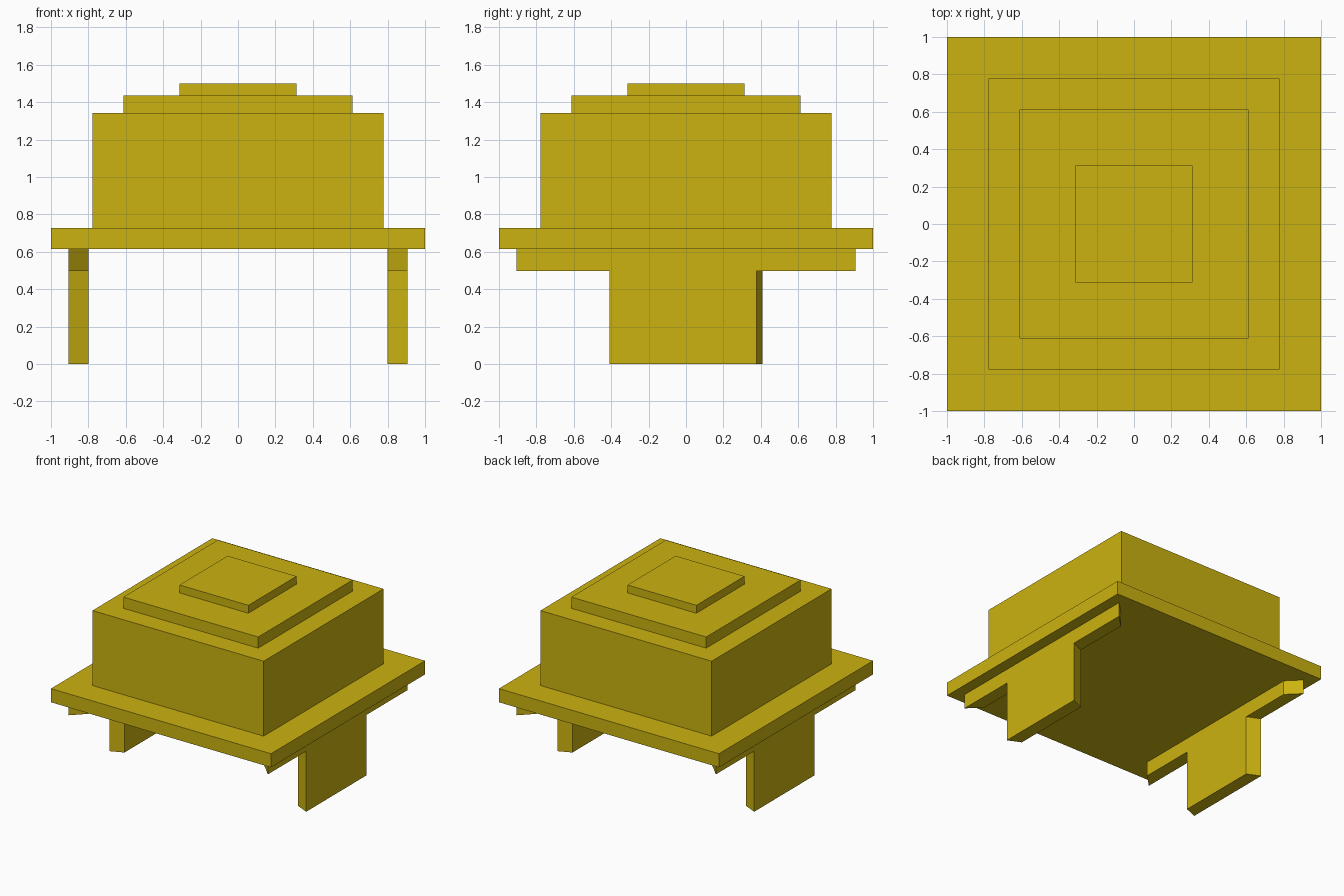
import bpy, bmesh
from math import pi
from mathutils import Matrix

if "Cube" in bpy.data.objects:
    bpy.data.objects.remove(bpy.data.objects["Cube"])

mat = bpy.data.materials.new("yellow")
mat.diffuse_color = (0.6, 0.45, 0.005, 1)
mat.use_nodes = True
mat.node_tree.nodes["Principled BSDF"].inputs["Base Color"].default_value = mat.diffuse_color


def add_object(name, bm):
    bmesh.ops.recalc_face_normals(bm, faces=bm.faces)
    mesh = bpy.data.meshes.new(name)
    bm.to_mesh(mesh)
    bm.free()
    mesh.materials.append(mat)
    obj = bpy.data.objects.new(name, mesh)
    bpy.context.collection.objects.link(obj)
    return obj


def slab(name, half, z0, z1):
    """Square block centred on the z axis."""
    bm = bmesh.new()
    bmesh.ops.create_cube(bm, size=1, matrix=Matrix.Translation((0, 0, (z0 + z1) / 2))
                          @ Matrix.Diagonal((2 * half, 2 * half, z1 - z0, 1)))
    return add_object(name, bm)


def leg(name, turn):
    """T-shaped side panel; its inner face shrinks towards the centre, giving mitred ends."""
    outer_x, inner_x = 0.907, 0.80
    profile = [(-0.907, 0.615), (-0.907, 0.497), (-0.41, 0.497), (-0.41, 0),
               (0.376, 0), (0.376, 0.497), (0.907, 0.497), (0.907, 0.615)]
    bm = bmesh.new()
    rings = [[bm.verts.new((x, y * x / outer_x, z)) for y, z in profile]
             for x in (outer_x, inner_x)]
    for ring in rings:
        bm.faces.new(ring)
    n = len(profile)
    for i in range(n):
        j = (i + 1) % n
        bm.faces.new((rings[0][i], rings[0][j], rings[1][j], rings[1][i]))
    bmesh.ops.rotate(bm, verts=bm.verts, cent=(0, 0, 0), matrix=Matrix.Rotation(turn, 3, 'Z'))
    return add_object(name, bm)


# Stepped body on a wide base plate
slab("base_plate", 1.0, 0.615, 0.727)
slab("body", 0.778, 0.727, 1.343)
slab("upper_step", 0.613, 1.343, 1.435)
slab("top_cap", 0.313, 1.435, 1.50)

# Two legs, one turned half way round from the other
leg("right_leg", 0)
leg("left_leg", pi)
